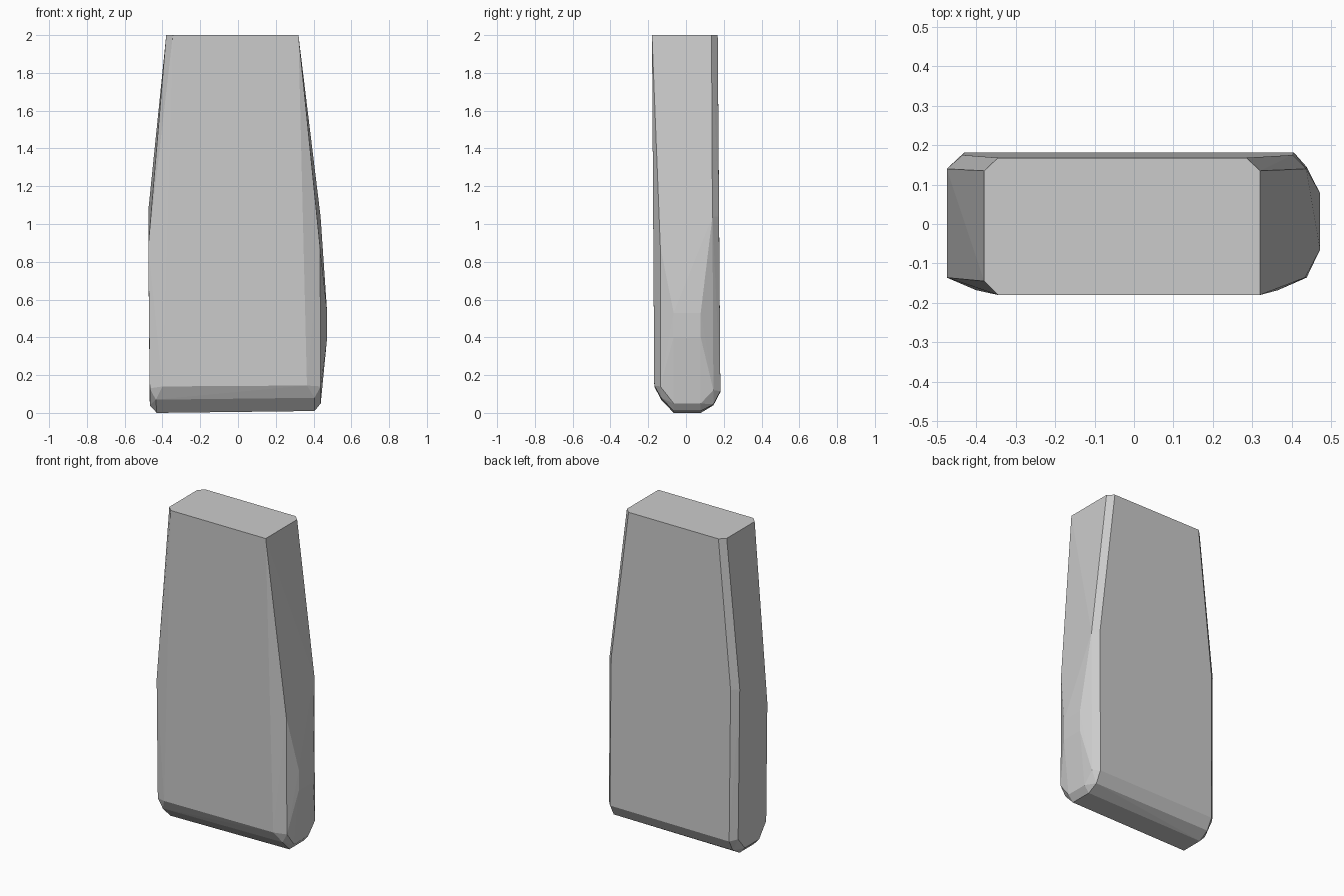
import bpy
import bmesh

# Single flat stone-grey colour
grey = bpy.data.materials.new("stone_grey")
grey.diffuse_color = (0.6, 0.6, 0.6, 1.0)


def faceted_block(name, corners, material):
    """Flat-shaded convex solid spanned by its corner points."""
    bm = bmesh.new()
    for c in corners:
        bm.verts.new(c)
    res = bmesh.ops.convex_hull(bm, input=bm.verts)
    loose = {g for g in res["geom_interior"] + res["geom_unused"]
             if isinstance(g, bmesh.types.BMVert)}
    bmesh.ops.delete(bm, geom=list(loose), context='VERTS')
    bmesh.ops.dissolve_limit(bm, angle_limit=0.005, verts=bm.verts, edges=bm.edges)
    bmesh.ops.recalc_face_normals(bm, faces=bm.faces)
    mesh = bpy.data.meshes.new(name)
    bm.to_mesh(mesh)
    bm.free()
    mesh.materials.append(material)
    obj = bpy.data.objects.new(name, mesh)
    bpy.context.collection.objects.link(obj)
    return obj


# Flat top with three chamfered corners
top = [(x, y, 2.0) for x, y in (
    (-0.38, -0.145), (-0.345, -0.18), (0.32, -0.18), (0.32, 0.135),
    (0.285, 0.168), (-0.345, 0.168), (-0.38, 0.135))]

# Waist, where the tapering upper part meets the straight lower part
waist = [
    (-0.475, -0.136, 0.88), (-0.475, 0.14, 1.07), (-0.435, 0.175, 1.07),
    (0.403, 0.175, 1.04), (0.437, 0.14, 1.04), (0.434, -0.136, 0.88)]

# Bulge low on the right side
bulge = [(0.472, y, z) for y in (-0.065, 0.078) for z in (0.40, 0.53)]

# Lower rim above the rounded foot
rim = [
    (-0.40, -0.168, 0.14), (0.365, -0.168, 0.145),
    (-0.467, -0.136, 0.13), (0.438, -0.136, 0.14),
    (-0.467, 0.145, 0.12), (0.438, 0.145, 0.12),
    (-0.43, 0.182, 0.11), (0.405, 0.182, 0.115)]

# Foot: chamfers narrowing down to the small base
foot = [
    (-0.435, -0.132, 0.07), (0.405, -0.132, 0.08),
    (-0.43, 0.145, 0.04), (0.405, 0.145, 0.045),
    (-0.467, -0.065, 0.04), (0.438, -0.065, 0.05),
    (-0.467, 0.078, 0.04), (0.438, 0.078, 0.05),
    (-0.43, -0.065, 0.0), (0.405, -0.065, 0.01),
    (-0.43, 0.078, 0.0), (0.405, 0.078, 0.01)]

faceted_block("stone_slab", top + waist + bulge + rim + foot, grey)
